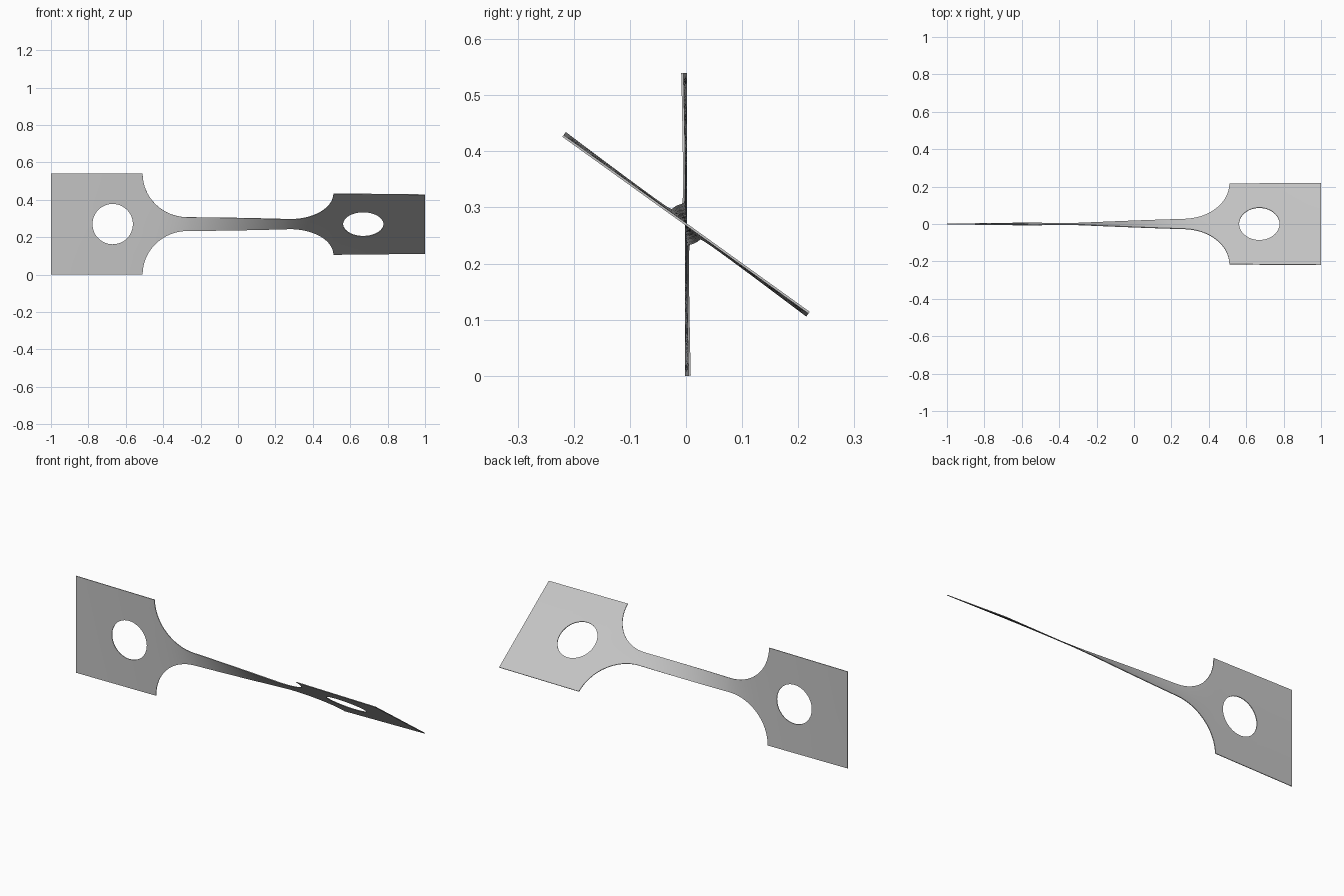
import bpy, bmesh
from math import sin, cos, pi, sqrt, radians

if "Cube" in bpy.data.objects:
    bpy.data.objects.remove(bpy.data.objects["Cube"], do_unlink=True)

TAB, NECK = 0.27, 0.037              # half widths
SHOULDER, FILLET = 0.51, 0.24        # fillet start and length along x
HOLE_X, HOLE_R = 0.67, 0.108
THICK, TWIST, MID_Z = 0.004, radians(54.3), 0.27
ROWS = 5


def half_width(x):
    d = SHOULDER - abs(x)
    if d <= 0:
        return TAB
    if d >= FILLET:
        return NECK
    u = 1 - d / FILLET
    return NECK + (TAB - NECK) * (1 - sqrt(1 - u * u))


def hole_edge(x):
    d = abs(abs(x) - HOLE_X)
    return sqrt(HOLE_R ** 2 - d * d) if d < HOLE_R - 1e-6 else 0.0


# Stations along the length, denser round the hole and the fillet
half = [0.05 * i for i in range(6)]
half += [SHOULDER - FILLET * (1 - sin(pi / 2 * i / 16)) for i in range(17)]
half += [HOLE_X - HOLE_R * cos(pi * i / 24) for i in range(25)]
half += [0.85, 0.93, 1.0]
stations = sorted({round(s * x, 5) for x in half for s in (-1, 1)})

# Narrow sections take most of the twist
angles = [0.0]
for a, b in zip(stations, stations[1:]):
    angles.append(angles[-1] + (b - a) * half_width((a + b) / 2) ** -1.6)
angles = [a * TWIST / angles[-1] for a in angles]

# Flat bar surface, upper and lower halves, twisted about its long axis
bm = bmesh.new()
for side in (1, -1):
    previous = None
    for x, angle in zip(stations, angles):
        low, high = hole_edge(x), half_width(x)
        column = []
        for r in range(ROWS + 1):
            h = side * (low + (high - low) * r / ROWS)
            column.append(bm.verts.new((x, -h * sin(angle), MID_Z + h * cos(angle))))
        if previous:
            for r in range(ROWS):
                bm.faces.new((previous[r], column[r], column[r + 1], previous[r + 1]))
        previous = column
bmesh.ops.remove_doubles(bm, verts=bm.verts, dist=0.00005)
bmesh.ops.recalc_face_normals(bm, faces=bm.faces)
mesh = bpy.data.meshes.new("twisted_bar")
bm.to_mesh(mesh)
bm.free()

bar = bpy.data.objects.new("twisted_bar", mesh)
bpy.context.collection.objects.link(bar)

# Grey metal
grey = bpy.data.materials.new("grey_metal")
grey.use_nodes = True
colour = (0.55, 0.55, 0.55, 1)
grey.diffuse_color = colour
grey.node_tree.nodes["Principled BSDF"].inputs["Base Color"].default_value = colour
mesh.materials.append(grey)

# Sheet thickness and smooth faces with sharp rims
bpy.ops.object.select_all(action="DESELECT")
bar.select_set(True)
bpy.context.view_layer.objects.active = bar
shell = bar.modifiers.new("thickness", "SOLIDIFY")
shell.thickness = THICK
shell.offset = 0
bpy.ops.object.modifier_apply(modifier=shell.name)
bpy.ops.object.shade_smooth_by_angle(angle=radians(35))
